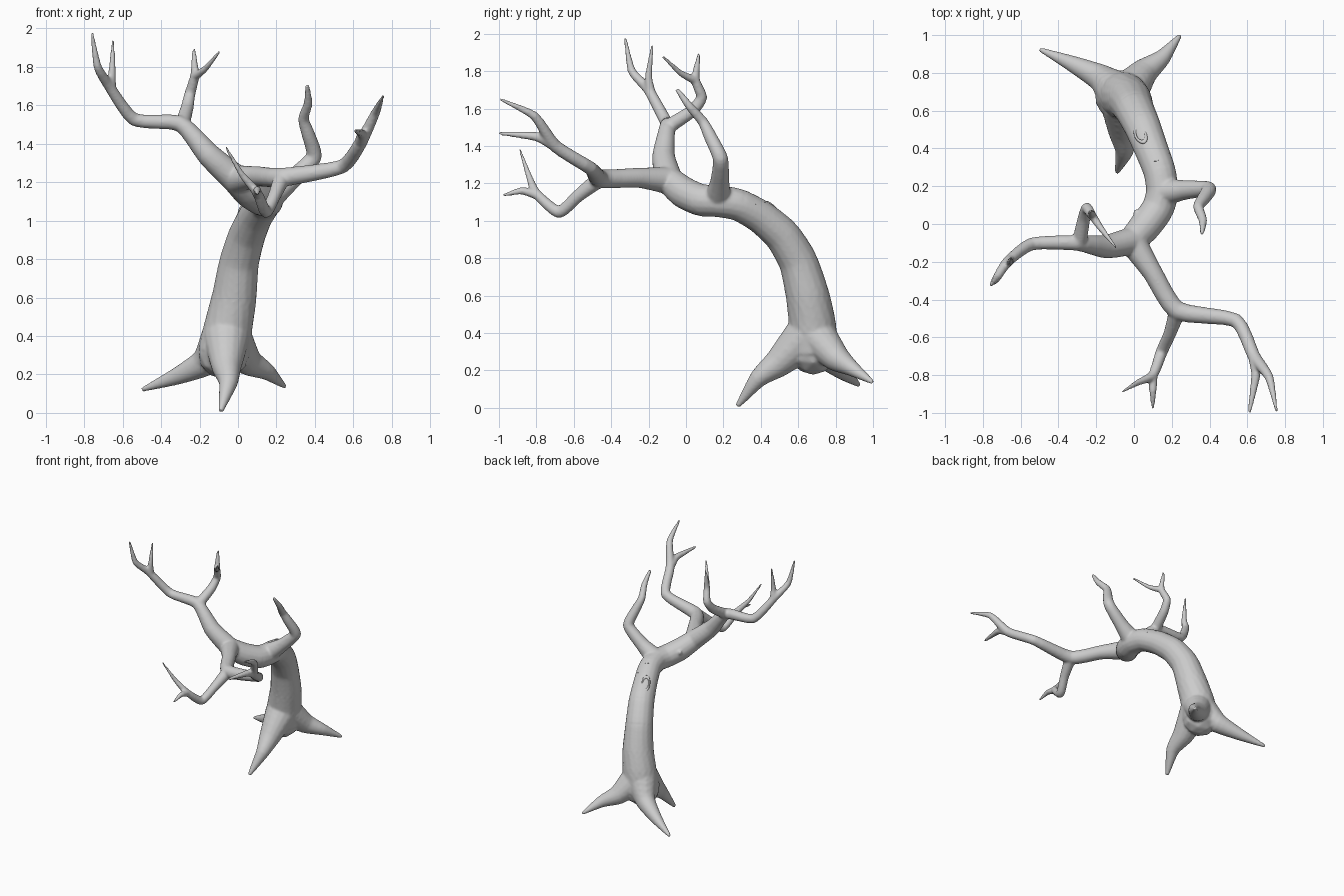
import bpy, bmesh
from mathutils import Vector, Matrix


def smooth_path(pts, steps=4):
    """Catmull-Rom through (x, y, z, radius) points."""
    p = [Vector(q) for q in pts]
    p = [2 * p[0] - p[1]] + p + [2 * p[-1] - p[-2]]
    out = []
    for a, b, c, d in zip(p, p[1:], p[2:], p[3:]):
        for i in range(steps):
            t = i / steps
            s = 0.3  # tight tangents keep the branches angular
            m0, m1 = (c - a) * s, (d - b) * s
            out.append((2*t**3 - 3*t**2 + 1) * b + (t**3 - 2*t**2 + t) * m0
                       + (3*t**2 - 2*t**3) * c + (t**3 - t**2) * m1)
    return out + [p[-2]]


def limb(bm, pts):
    """Tapered round limb: a chain of cones with balls at the joints."""
    path = smooth_path(pts)
    for a, b in zip(path, path[1:]):
        pa, pb = a.to_3d(), b.to_3d()
        d = pb - pa
        m = Matrix.Translation((pa + pb) / 2) @ d.to_track_quat('Z', 'Y').to_matrix().to_4x4()
        bmesh.ops.create_cone(bm, cap_ends=True, segments=16, radius1=a.w,
                              radius2=b.w, depth=d.length, matrix=m)
    for a in path[:-1]:
        bmesh.ops.create_icosphere(bm, subdivisions=2, radius=a.w,
                                   matrix=Matrix.Translation(a.to_3d()))


# Leaning trunk
trunk = [(-.075, .68, .31, .135), (-.05, .675, .45, .127), (-.02, .65, .6, .117),
         (.005, .6, .78, .104), (.045, .515, .92, .097), (.09, .4, 1.02, .09),
         (.135, .28, 1.085, .086), (.15, .17, 1.105, .086), (.125, .08, 1.11, .086),
         (.06, -.01, 1.15, .085), (-.01, -.09, 1.215, .075)]
# Roots
roots = [
    [(-.08, .69, .38, .12), (-.17, .77, .265, .075), (-.32, .845, .19, .045), (-.5, .925, .12, .012)],
    [(-.03, .7, .38, .11), (.05, .8, .27, .075), (.15, .88, .215, .045), (.245, 1.0, .135, .012)],
    [(-.06, .64, .38, .12), (-.06, .5, .245, .08), (-.05, .39, .16, .05), (-.09, .275, .008, .014)],
]
# Left main branch and its twigs
left = [
    [(-.01, -.09, 1.215, .075), (-.15, -.12, 1.34, .062), (-.3, -.1, 1.505, .042),
     (-.54, -.105, 1.525, .034), (-.67, -.2, 1.7, .028), (-.73, -.29, 1.8, .022), (-.76, -.325, 1.98, .008)],
    [(-.66, -.19, 1.69, .027), (-.655, -.2, 1.77, .02), (-.65, -.18, 1.94, .008)],
    [(-.29, -.1, 1.5, .04), (-.265, .03, 1.585, .034), (-.25, .085, 1.66, .029),
     (-.225, .05, 1.755, .024), (-.23, .07, 1.895, .009)],
    [(-.225, .05, 1.75, .024), (-.17, -.03, 1.79, .017), (-.095, -.125, 1.88, .008)],
]
# Front main branch and its twigs
front = [
    [(-.01, -.09, 1.215, .075), (.1, -.26, 1.23, .053), (.23, -.46, 1.225, .05),
     (.54, -.51, 1.28, .037), (.635, -.7, 1.4, .034), (.715, -.81, 1.56, .024), (.755, -.995, 1.65, .008)],
    [(.64, -.72, 1.415, .033), (.645, -.8, 1.45, .025), (.61, -1.0, 1.468, .01)],
    [(.23, -.46, 1.225, .045), (.19, -.58, 1.13, .034), (.145, -.68, 1.045, .032),
     (.1, -.8, 1.145, .026), (.02, -.84, 1.24, .017), (-.065, -.89, 1.385, .007)],
    [(.1, -.8, 1.14, .026), (.1, -.88, 1.16, .02), (.1, -.98, 1.135, .008)],
]
# Right hooked branch, plus a small stub on the trunk bend
right = [
    [(.16, .17, 1.12, .075), (.27, .18, 1.205, .052), (.395, .185, 1.33, .041),
     (.365, .13, 1.45, .035), (.34, .09, 1.53, .028), (.365, .02, 1.61, .023), (.36, -.05, 1.705, .012)],
    [(.06, .03, 1.14, .05), (0, .07, 1.17, .01)],
]

bm = bmesh.new()
for pts in [trunk] + roots + left + front + right:
    limb(bm, pts)
mesh = bpy.data.meshes.new("tree_wood")
bm.to_mesh(mesh)
bm.free()
wood = bpy.data.objects.new("tree_wood", mesh)
bpy.context.collection.objects.link(wood)

# Fuse limbs into one skin and soften the forks
fuse = wood.modifiers.new("fuse", 'REMESH')
fuse.mode = 'VOXEL'
fuse.voxel_size = 0.008
fuse.use_smooth_shade = True
soft = wood.modifiers.new("soften", 'SMOOTH')
soft.factor = 0.5
soft.iterations = 8

# Knot ring on the upper back of the trunk
normal = Vector((-.3, .6, .72))
bpy.ops.mesh.primitive_torus_add(major_radius=.036, minor_radius=.009, major_segments=20,
                                 minor_segments=8, location=(.035, .472, 1.058),
                                 rotation=normal.to_track_quat('Z', 'Y').to_euler())
knot = bpy.context.object
knot.name = "knot_ring"
knot.scale = (.75, 1.5, 1)
bpy.ops.object.shade_smooth()

# Raised bark chips
for i, (loc, turn) in enumerate([((.12, .33, 1.14), .3), ((.14, .41, 1.085), -.9), ((.17, .37, 1.08), -.2)]):
    bpy.ops.mesh.primitive_cone_add(vertices=4, radius1=.03, radius2=.015, depth=.03,
                                    location=loc, rotation=(-.5, .2, turn))
    bpy.context.object.name = f"bark_chip_{i + 1}"
    bpy.context.object.scale = (1, .35, 1)
